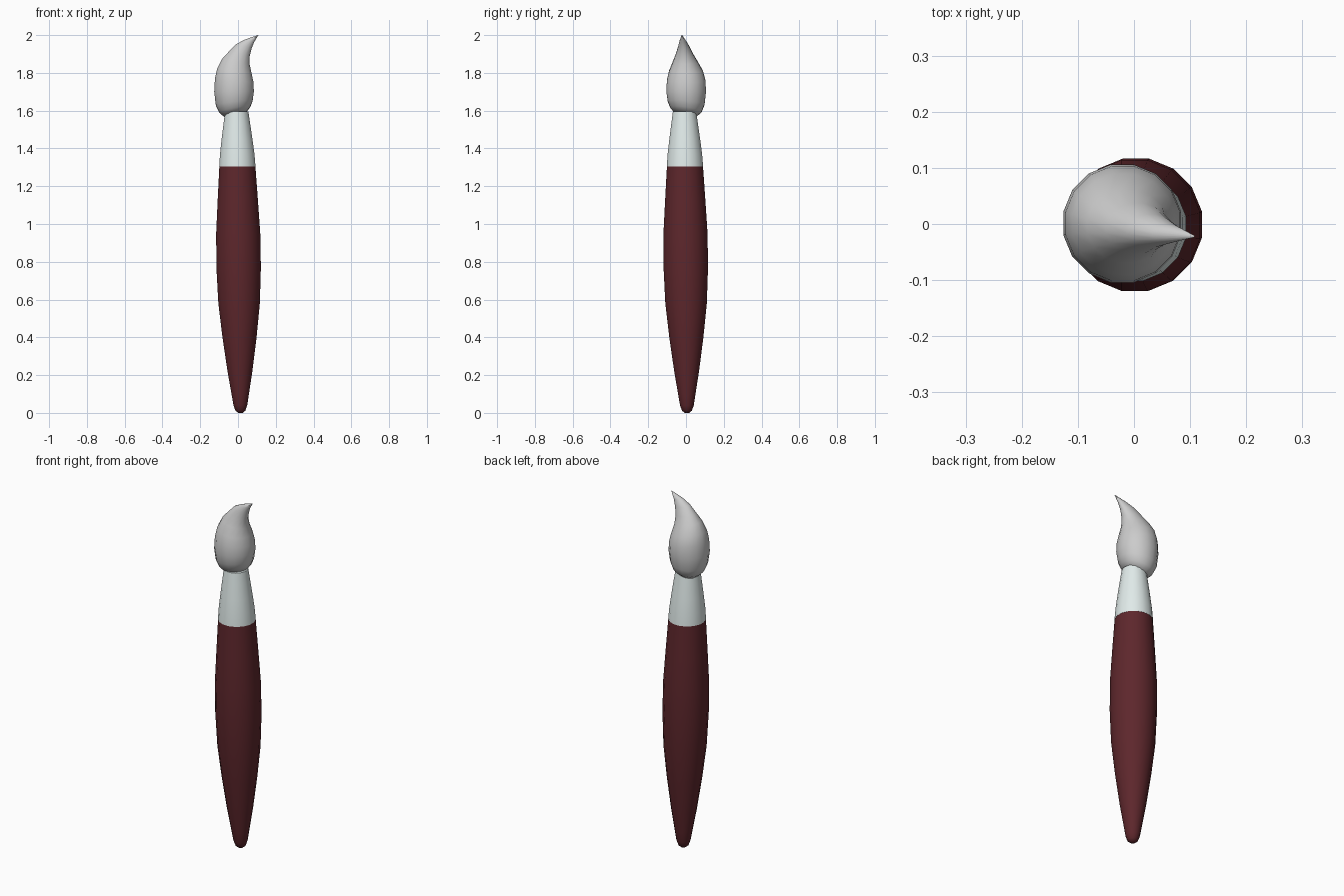
import bpy, bmesh, math

SIDES = 16

def axis(z):
    # the brush leans very slightly off vertical
    return 0.013 - 0.0125 * z, 0.005 - 0.008 * z

def loft(name, rings, color=None, angle=60):
    """Rings are (z, cx, cy, rx, ry, slope_x, slope_y); ends are capped."""
    bm = bmesh.new()
    loops = []
    for z, cx, cy, rx, ry, sx, sy in rings:
        loop = []
        for i in range(SIDES):
            a = 2 * math.pi * (i + 0.5) / SIDES
            dx, dy = rx * math.cos(a), ry * math.sin(a)
            loop.append(bm.verts.new((cx + dx, cy + dy, z + sx * dx + sy * dy)))
        loops.append(loop)
    for lo, hi in zip(loops, loops[1:]):
        for i in range(SIDES):
            j = (i + 1) % SIDES
            bm.faces.new((lo[i], lo[j], hi[j], hi[i]))
    bm.faces.new(loops[0][::-1])
    bm.faces.new(loops[-1])
    me = bpy.data.meshes.new(name)
    bm.to_mesh(me)
    bm.free()
    ob = bpy.data.objects.new(name, me)
    bpy.context.collection.objects.link(ob)
    if color:
        mat = bpy.data.materials.new(name)
        mat.diffuse_color = color
        me.materials.append(mat)
    bpy.ops.object.select_all(action='DESELECT')
    ob.select_set(True)
    bpy.context.view_layer.objects.active = ob
    bpy.ops.object.shade_smooth_by_angle(angle=math.radians(angle))
    return ob

def turned(profile, sx=0, sy=0):
    return [(z, *axis(z), r, r, sx, sy) for z, r in profile]

# Wooden handle
loft("handle", turned([
    (0.0, 0.012), (0.012, 0.027), (0.04, 0.037), (0.1, 0.047), (0.22, 0.067),
    (0.4, 0.092), (0.58, 0.112), (0.77, 0.12), (0.95, 0.119), (1.12, 0.109),
    (1.31, 0.097)]), (0.11, 0.02, 0.025, 1))

# Metal ferrule
loft("ferrule", turned([
    (1.302, 0.09), (1.304, 0.098), (1.37, 0.093), (1.45, 0.083),
    (1.53, 0.072), (1.595, 0.063)]), (0.75, 0.83, 0.82, 1))

# Bristle tuft, bending to a point at the right
loft("bristles", [
    (1.580, -0.014, -0.004, 0.058, 0.058, 0.22, -0.2),
    (1.605, -0.017, 0.000, 0.083, 0.084, 0.18, -0.14),
    (1.640, -0.020, 0.001, 0.099, 0.099, 0.12, -0.08),
    (1.700, -0.021, 0.001, 0.107, 0.107, 0.0, 0.0),
    (1.760, -0.020, 0.001, 0.104, 0.104, -0.1, 0.0),
    (1.810, -0.019, 0.000, 0.093, 0.091, -0.15, 0.0),
    (1.860, -0.011, -0.004, 0.074, 0.066, -0.2, 0.0),
    (1.900, 0.006, -0.008, 0.057, 0.046, -0.2, 0.0),
    (1.940, 0.030, -0.012, 0.043, 0.030, -0.25, 0.0),
    (1.970, 0.060, -0.017, 0.027, 0.017, -0.2, 0.0),
    (2.000, 0.106, -0.022, 0.002, 0.002, 0.0, 0.0)],
    (0.55, 0.55, 0.55, 1), 80)
